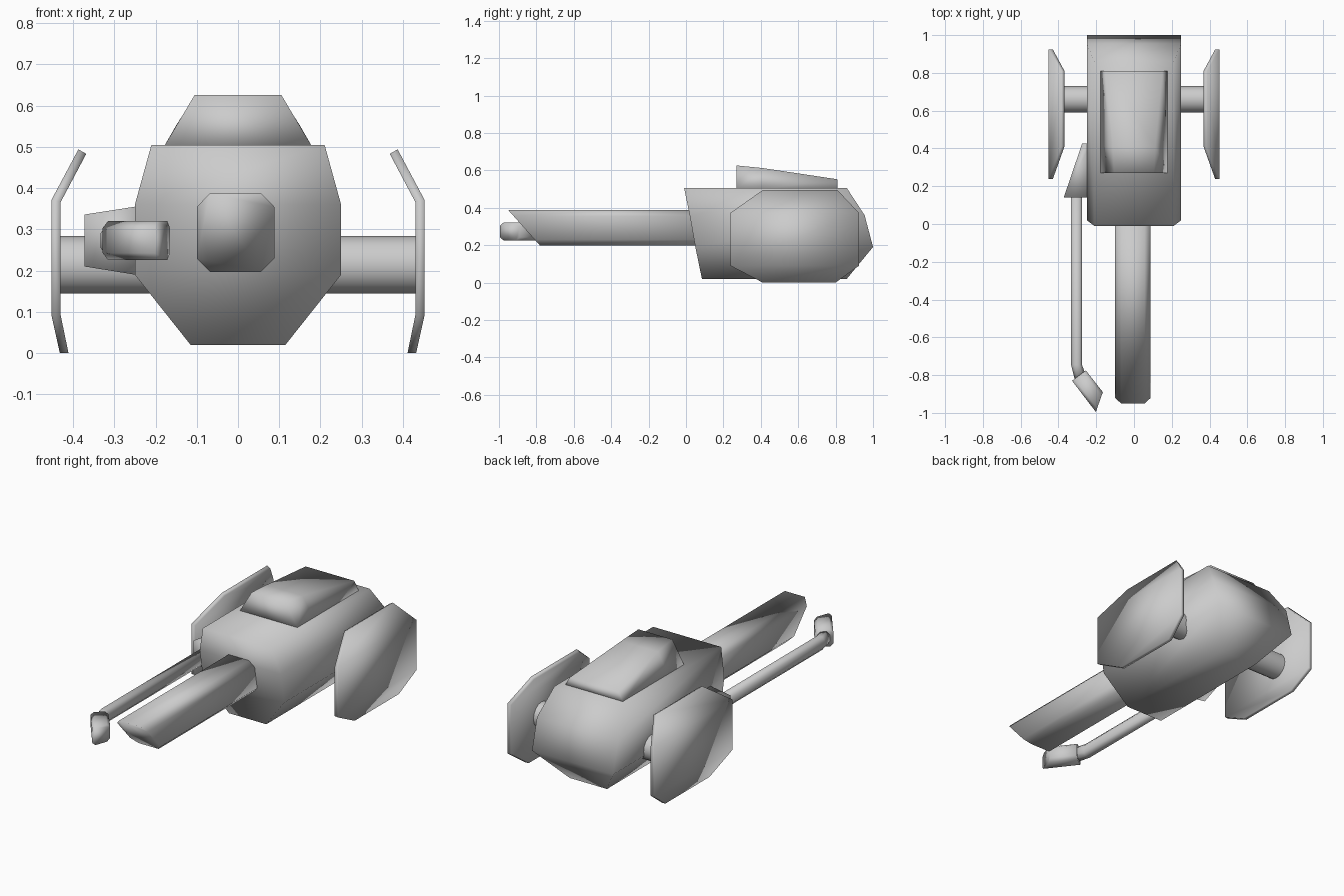
import bpy, bmesh, math
from mathutils import Vector as V

if "Cube" in bpy.data.objects:
    bpy.data.objects.remove(bpy.data.objects["Cube"])


def loft(name, rings):
    """Skin a closed solid through rings with equal point counts."""
    bm = bmesh.new()
    loops = [[bm.verts.new(p) for p in r] for r in rings]
    n = len(loops[0])
    for a, b in zip(loops, loops[1:]):
        for i in range(n):
            j = (i + 1) % n
            bm.faces.new((a[i], a[j], b[j], b[i]))
    bm.faces.new(loops[0][::-1])
    bm.faces.new(loops[-1])
    bmesh.ops.recalc_face_normals(bm, faces=bm.faces)
    me = bpy.data.meshes.new(name)
    bm.to_mesh(me)
    bm.free()
    me.shade_smooth()
    ob = bpy.data.objects.new(name, me)
    bpy.context.collection.objects.link(ob)
    return ob


def chamfered(centre, u, v, k):
    """Eight-sided ring: rectangle with half axes u, v and cut corners."""
    c, u, v = V(centre), V(u), V(v)
    pts = [(1, -k), (1, k), (k, 1), (-k, 1), (-1, k), (-1, -k), (-k, -1), (k, -1)]
    return [c + u * a + v * b for a, b in pts]


def flat_ring(a, b, half_z, k, z=0.273):
    """Upright chamfered ring spanning two plan points."""
    a, b = V((*a, z)), V((*b, z))
    return chamfered((a + b) / 2, (b - a) / 2, (0, 0, half_z), k)


def box_ring(x0, x1, y0, y1, z):
    return [(x0, y0, z), (x1, y0, z), (x1, y1, z), (x0, y1, z)]


# Hull: stacked outlines (half width, front, back, height)
loft("hull", [box_ring(-w, w, f, b, z) for w, f, b, z in [
    (0.115, 0.085, 0.86, 0.02), (0.25, 0.05, 1.0, 0.19),
    (0.25, 0.02, 0.955, 0.36), (0.21, -0.01, 0.86, 0.505)]])

# Raised roof hatch, sloping down to the back
loft("roof_hatch", [[(-0.18, y, 0.5), (0.18, y, 0.5), (w, y, z), (-w, y, z)]
                    for y, w, z in [(0.27, 0.105, 0.626), (0.41, 0.112, 0.612),
                                    (0.81, 0.15, 0.552)]])

# Main barrel with a slanted muzzle
loft("main_barrel", [
    chamfered((-0.006, 0.12, 0.292), (0.094, 0, 0), (0, 0, 0.095), 0.66),
    chamfered((-0.006, -0.865, 0.292), (0.094, 0, 0), (0, -0.085, 0.095), 0.66)])

# Side arm: bracket, bent rod and angled tip
loft("arm_bracket", [
    [(-0.23, 0.14, 0.187), (-0.372, 0.14, 0.21), (-0.372, 0.14, 0.336), (-0.23, 0.14, 0.358)],
    [(-0.23, 0.425, 0.187), (-0.275, 0.425, 0.195), (-0.275, 0.425, 0.35), (-0.23, 0.425, 0.358)]])
loft("arm_rod", [flat_ring(a, b, 0.036, 0.5) for a, b in [
    ((-0.333, 0.17), (-0.275, 0.17)), ((-0.333, -0.745), (-0.275, -0.745)),
    ((-0.312, -0.83), (-0.258, -0.795))]])
loft("arm_tip", [flat_ring((-0.328, -0.83), (-0.255, -0.775), 0.047, 0.65),
                 flat_ring((-0.202, -0.995), (-0.165, -0.89), 0.047, 0.65)])

# Axle through the hull
bpy.ops.mesh.primitive_cylinder_add(vertices=16, radius=0.07, depth=0.87,
                                    location=(0, 0.66, 0.214),
                                    rotation=(0, math.pi / 2, 0))
axle = bpy.context.object
axle.name = "axle"
bpy.ops.object.shade_smooth_by_angle(angle=math.radians(40))

# Bent side plates, mirrored left and right
for side, s in (("left", -1), ("right", 1)):
    loft(side + "_side_plate", [
        [(s * xi, f, zi), (s * xo, f, zo), (s * xo, b, zo), (s * xi, b, zi)]
        for xi, zi, xo, zo, f, b in [
            (0.411, 0, 0.432, 0, 0.41, 0.80),
            (0.43, 0.092, 0.452, 0.09, 0.237, 0.925),
            (0.43, 0.366, 0.452, 0.372, 0.237, 0.925),
            (0.368, 0.483, 0.387, 0.494, 0.41, 0.81)]])
